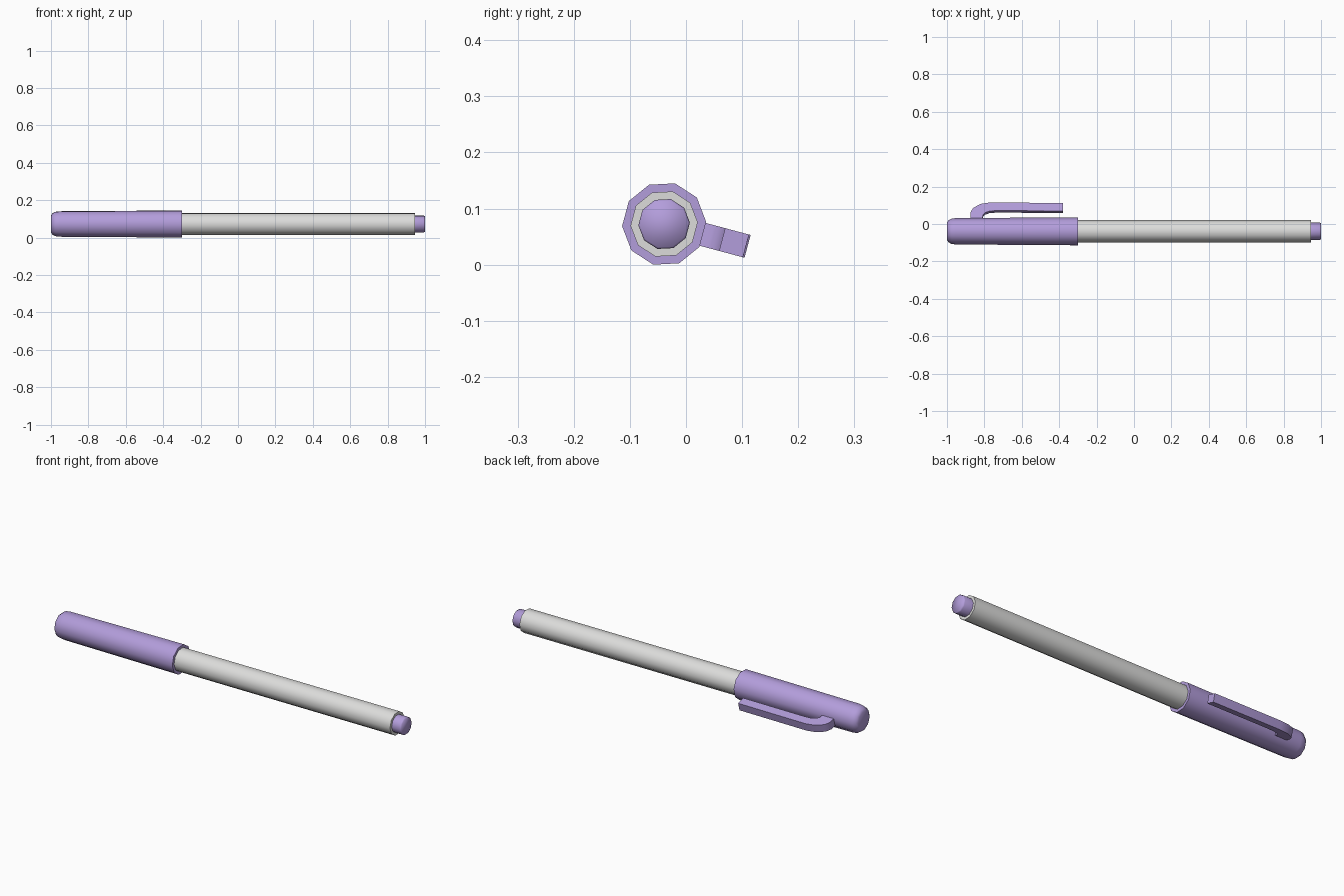
import bpy, bmesh, math
from mathutils import Vector

if "Cube" in bpy.data.objects:
    bpy.data.objects.remove(bpy.data.objects["Cube"])

CY, CZ = -0.039, 0.0725      # pen axis
CLIP = math.radians(-15)     # direction of the clip around the axis
SIDES = 10


def material(name, rgb):
    m = bpy.data.materials.new(name)
    m.diffuse_color = (*rgb, 1)
    m.use_nodes = True
    m.node_tree.nodes["Principled BSDF"].inputs["Base Color"].default_value = m.diffuse_color
    return m


purple = material("soft purple", (0.45, 0.337, 0.708))
grey = material("light grey", (0.72, 0.72, 0.71))


def point(x, r, t=0.0, a=CLIP):
    """Position at x, radial distance r, tangential offset t."""
    return Vector((x, CY + r * math.cos(a) - t * math.sin(a),
                   CZ + r * math.sin(a) + t * math.cos(a)))


def finish(bm, name, mat, angle):
    bmesh.ops.recalc_face_normals(bm, faces=bm.faces)
    me = bpy.data.meshes.new(name)
    bm.to_mesh(me)
    bm.free()
    ob = bpy.data.objects.new(name, me)
    bpy.context.collection.objects.link(ob)
    me.materials.append(mat)
    bpy.ops.object.select_all(action='DESELECT')
    ob.select_set(True)
    bpy.context.view_layer.objects.active = ob
    bpy.ops.object.shade_smooth_by_angle(angle=math.radians(angle))
    return ob


def loft(rings, name, mat, angle):
    """Skin equal-length rings of points and close both ends."""
    bm = bmesh.new()
    vs = [[bm.verts.new(p) for p in ring] for ring in rings]
    n = len(vs[0])
    for a, b in zip(vs, vs[1:]):
        for i in range(n):
            j = (i + 1) % n
            bm.faces.new((a[i], a[j], b[j], b[i]))
    bm.faces.new(vs[0])
    bm.faces.new(vs[-1])
    return finish(bm, name, mat, angle)


def lathe(profile, name, mat, angle=50):
    step = 2 * math.pi / SIDES
    loft([[point(x, r, 0, CLIP + (i + 0.5) * step) for i in range(SIDES)]
          for x, r in profile], name, mat, angle)


# Cap with rounded end, slightly wider at its mouth
lathe([(-1, 0.046), (-0.993, 0.058), (-0.978, 0.067), (-0.955, 0.0705),
       (-0.3, 0.075), (-0.3, 0.055)], "cap", purple)

# Barrel and end plug
lathe([(-0.32, 0.06), (0.947, 0.06), (0.947, 0.044)], "barrel", grey)
lathe([(0.92, 0.046), (0.994, 0.046), (1.0, 0.043)], "end_plug", purple, 80)

# Clip: outer and inner edge (x, radius) pairs swept with a rectangular section
edges = [((-0.875, 0.055), (-0.81, 0.055)),
         ((-0.875, 0.098), (-0.808, 0.085)),
         ((-0.86, 0.124), (-0.795, 0.098)),
         ((-0.82, 0.146), (-0.77, 0.107)),
         ((-0.77, 0.154), (-0.73, 0.109)),
         ((-0.38, 0.151), (-0.38, 0.107))]
W = 0.021
loft([[point(*o, -W), point(*o, W), point(*i, W), point(*i, -W)]
      for o, i in edges], "pocket_clip", purple, 50)
